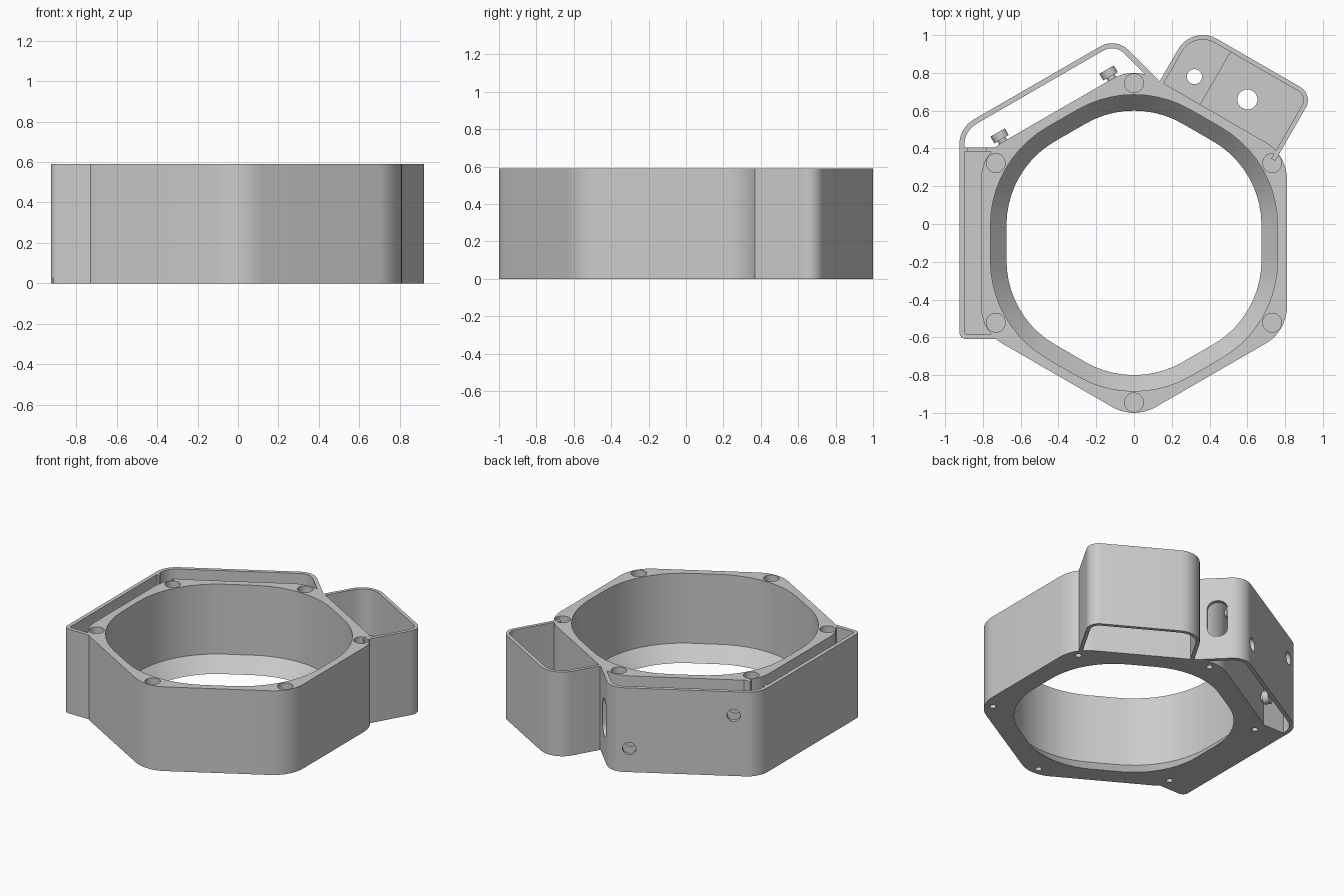
import bpy, bmesh
from math import radians, sin, cos, tan, pi
from mathutils import Matrix, Vector

if "Cube" in bpy.data.objects:
    bpy.data.objects.remove(bpy.data.objects["Cube"], do_unlink=True)

H = 0.59            # overall height
APOTHEM = 0.81      # ring centre to outer flat
CENTRE = Vector((0, -0.1))

grey = bpy.data.materials.new("light grey plastic")
grey.use_nodes = True
colour = (0.6, 0.6, 0.6, 1)
grey.diffuse_color = colour
grey.node_tree.nodes["Principled BSDF"].inputs["Base Color"].default_value = colour


def rounded(corners, steps=10):
    """Closed outline from (x, y, radius) corners."""
    pts, n = [], len(corners)
    for i, (x, y, r) in enumerate(corners):
        p = Vector((x, y))
        if r == 0:
            pts.append(p)
            continue
        u = (Vector(corners[i - 1][:2]) - p).normalized()
        v = (Vector(corners[(i + 1) % n][:2]) - p).normalized()
        half = u.angle(v) / 2
        c = p + (u + v).normalized() * r / sin(half)
        d = r / tan(half)
        a, b = (p + u * d - c).normalized(), (p + v * d - c).normalized()
        pts += [c + a.slerp(b, k / steps) * r for k in range(steps + 1)]
    return pts


def rect(x0, x1, y0, y1, r=0):
    return rounded([(x0, y0, r), (x1, y0, r), (x1, y1, r), (x0, y1, r)])


def circle(r, n=32):
    return [Vector((r * cos(2 * pi * k / n), r * sin(2 * pi * k / n))) for k in range(n)]


def finish(name, bm, matrix=None):
    if matrix:
        bm.transform(matrix)
    bmesh.ops.recalc_face_normals(bm, faces=bm.faces)
    mesh = bpy.data.meshes.new(name)
    bm.to_mesh(mesh)
    bm.free()
    mesh.materials.append(grey)
    ob = bpy.data.objects.new(name, mesh)
    bpy.context.collection.objects.link(ob)
    return ob


def loft(name, loops):
    """Join closed loops of (outline, height) into a closed tube."""
    bm = bmesh.new()
    rings = [[bm.verts.new((p.x, p.y, z)) for p in pts] for pts, z in loops]
    for a, b in zip(rings, rings[1:] + rings[:1]):
        for i in range(len(a)):
            bm.faces.new((a[i - 1], a[i], b[i], b[i - 1]))
    return finish(name, bm)


def prism(name, pts, z0, z1, matrix=None):
    bm = bmesh.new()
    base = bm.faces.new([bm.verts.new((p.x, p.y, z0)) for p in pts])
    # Keep the base and add a matching top with side walls
    top = bmesh.ops.extrude_face_region(bm, geom=[base], use_keep_orig=True)["geom"]
    verts = [g for g in top if isinstance(g, bmesh.types.BMVert)]
    bmesh.ops.translate(bm, verts=verts, vec=(0, 0, z1 - z0))
    return finish(name, bm, matrix)


def strip(path, width):
    """Wall outline: the path, and its copy offset to the left."""
    inner = []
    for i, p in enumerate(path):
        a = (p - path[i - 1]).normalized() if i else None
        b = (path[i + 1] - p).normalized() if i + 1 < len(path) else a
        a = a or b
        t = (a + b).normalized()
        inner.append(p + Vector((-t.y, t.x)) * width / t.dot(a))
    return path + inner[::-1]


def cut(ob, cutters):
    for c in cutters:
        c.hide_render = True
        mod = ob.modifiers.new("cut", "BOOLEAN")
        mod.operation, mod.solver, mod.object = "DIFFERENCE", "EXACT", c
        bpy.context.view_layer.objects.active = ob
        bpy.ops.object.modifier_apply(modifier=mod.name)
        bpy.data.objects.remove(c, do_unlink=True)


def hexagon(apothem, r):
    big = apothem / cos(pi / 6)
    return rounded([(CENTRE.x + big * cos(a), CENTRE.y + big * sin(a), r)
                    for a in (radians(30 + 60 * k) for k in range(6))])


def side(degrees):
    """Frame of one hexagon side, with x pointing outward."""
    return Matrix.Translation((*CENTRE, 0)) @ Matrix.Rotation(radians(degrees), 4, "Z")


TIP = Matrix.Rotation(pi / 2, 4, "Y")   # turns z to outward x

# Hexagonal ring with a sloping lip at the bottom of the bore
bore = hexagon(0.76, 0.6)
ring = loft("hexagonal_ring", [(hexagon(APOTHEM, 0.23), 0), (hexagon(APOTHEM, 0.23), H),
                               (bore, H), (bore, 0.1), (hexagon(0.675, 0.513), 0)])
sockets = []
for k in range(6):
    a = radians(30 + 60 * k)
    at = Matrix.Translation((0.845 * cos(a), CENTRE.y + 0.845 * sin(a), 0))
    sockets.append(prism("socket_cutter", circle(0.05), H - 0.06, H + 0.1, at))
    sockets.append(prism("screw_cutter", circle(0.021, 16), -0.1, 0.12, at))
cut(ring, sockets)

# Thin cover wall around the back right and right sides
path = rounded([(0.14, 0.75, 0), (-0.097, 0.987, 0.12), (-0.925, 0.509, 0.156),
                (-0.925, -0.61, 0.04), (-0.7, -0.61, 0)])
cover = prism("cover_wall", strip(path, 0.027), 0, H)
back_right = side(120)
access = []
for y in (-0.333, 0.333):
    for z in (0.165, 0.425):
        at = back_right @ Matrix.Translation((0, y, z)) @ TIP
        access.append(prism("access_cutter", circle(0.043), 0.9, 1.1, at))
        # Mounting studs on the ring, facing the access holes
        prism("stud_neck", circle(0.024, 20), 0.79, 0.83, at)
        prism("stud_head", circle(0.044, 24), 0.826, 0.867, at)
slot_at = Matrix.Translation((0.03, 0.86, H / 2)) @ Matrix.Rotation(pi / 4, 4, "Z") @ TIP
access.append(prism("slot_cutter", rect(-0.13, 0.13, -0.065, 0.065, 0.06), -0.08, 0.1, slot_at))
cut(cover, access)

# Side pocket floor and its notched end wall
prism("pocket_floor", rect(-0.915, -0.757, -0.6, 0.4), 0, 0.03)
end_wall = prism("pocket_end_wall", rect(-0.91, -0.73, 0.383, 0.406), 0, H)
cut(end_wall, [prism("notch_cutter", rect(-0.88, -0.78, 0.3, 0.5), 0.2, H + 0.1)])

# Control box on the back left side
back_left = side(60)
path = rounded([(0.75, -0.43, 0), (1.155, -0.43, 0.08), (1.155, 0.31, 0.15), (0.79, 0.31, 0)])
prism("control_box_wall", strip(path, 0.024), 0, H, back_left)

# Stepped box floor with two panel holes
for name, y0, y1, r0, r1, top, hole_x, hole_y, hole_r in (
        ("box_floor_main", -0.42, 0.062, 0.07, 0, 0.24, 0.958, -0.14, 0.053),
        ("box_floor_step", 0.062, 0.3, 0, 0.14, 0.27, 0.922, 0.163, 0.04)):
    outline = rounded([(0.79, y0, 0), (1.145, y0, r0), (1.145, y1, r1), (0.79, y1, 0)])
    floor = prism(name, outline, 0.2, top, back_left)
    at = back_left @ Matrix.Translation((hole_x, hole_y, 0))
    cut(floor, [prism("panel_hole_cutter", circle(hole_r), 0.1, 0.4, at)])

# Smooth the curved walls, keep the edges sharp
bpy.ops.object.select_all(action="DESELECT")
for ob in bpy.context.collection.objects:
    if ob.type == "MESH":
        ob.select_set(True)
        bpy.context.view_layer.objects.active = ob
bpy.ops.object.shade_smooth_by_angle(angle=radians(30))
